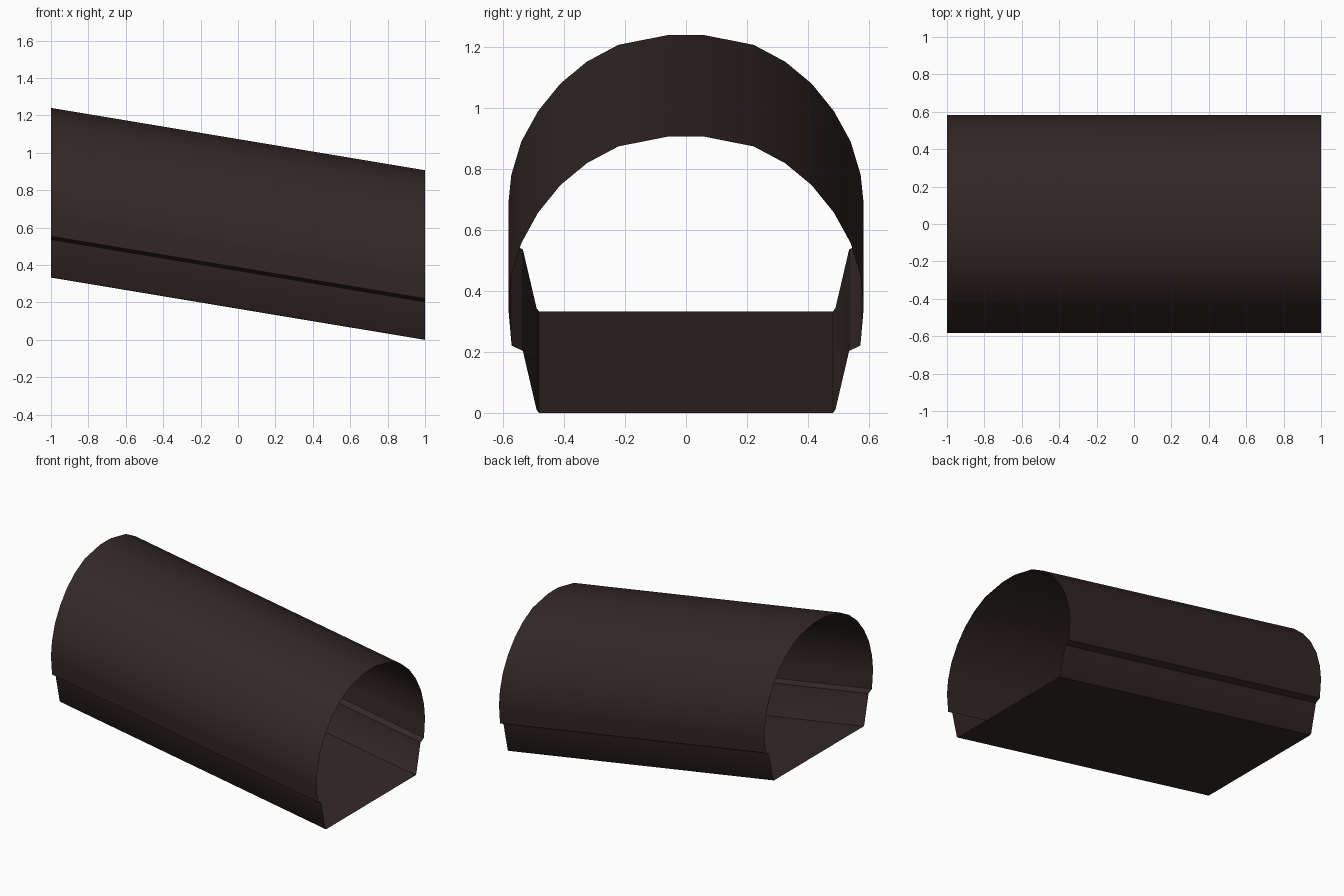
import bpy, math

if "Cube" in bpy.data.objects:
    bpy.data.objects.remove(bpy.data.objects["Cube"])

RISE = 0.333  # the high end (x = -1) sits this far above the low end (x = 1)

mat = bpy.data.materials.new("dark brown")
mat.diffuse_color = (0.033, 0.0205, 0.0200, 1)
mat.use_nodes = True
mat.node_tree.nodes["Principled BSDF"].inputs["Base Color"].default_value = mat.diffuse_color


def sloped_shell(name, half, smooth_angle):
    """Mirror a half profile (y, z), listed from -y side to centre, and sweep it down the slope."""
    profile = [(-y, z) for y, z in half] + [(y, z) for y, z in reversed(half)]
    n = len(profile)
    verts = [(-1, y, z + RISE) for y, z in profile] + [(1, y, z) for y, z in profile]
    faces = [(i, n + i, n + i + 1, i + 1) for i in range(n - 1)]
    mesh = bpy.data.meshes.new(name)
    mesh.from_pydata(verts, [], faces)
    mesh.materials.append(mat)
    obj = bpy.data.objects.new(name, mesh)
    bpy.context.collection.objects.link(obj)
    bpy.ops.object.select_all(action='DESELECT')
    obj.select_set(True)
    bpy.context.view_layer.objects.active = obj
    bpy.ops.object.shade_smooth_by_angle(angle=math.radians(smooth_angle))
    return obj


# Arched roof with a small lip turned in at its lower edge
sloped_shell("arched_cover", [
    (0.535, 0.203), (0.572, 0.221), (0.582, 0.335), (0.582, 0.36), (0.573, 0.447),
    (0.54, 0.557), (0.485, 0.657), (0.412, 0.747), (0.325, 0.819),
    (0.222, 0.874), (0.055, 0.907)], 40)

# Flat-bottomed tray with flared sides
tray = sloped_shell("floor_tray", [
    (0.535, 0.203), (0.49, 0.01), (0.482, 0.0)], 45)
tray.data.flip_normals()
